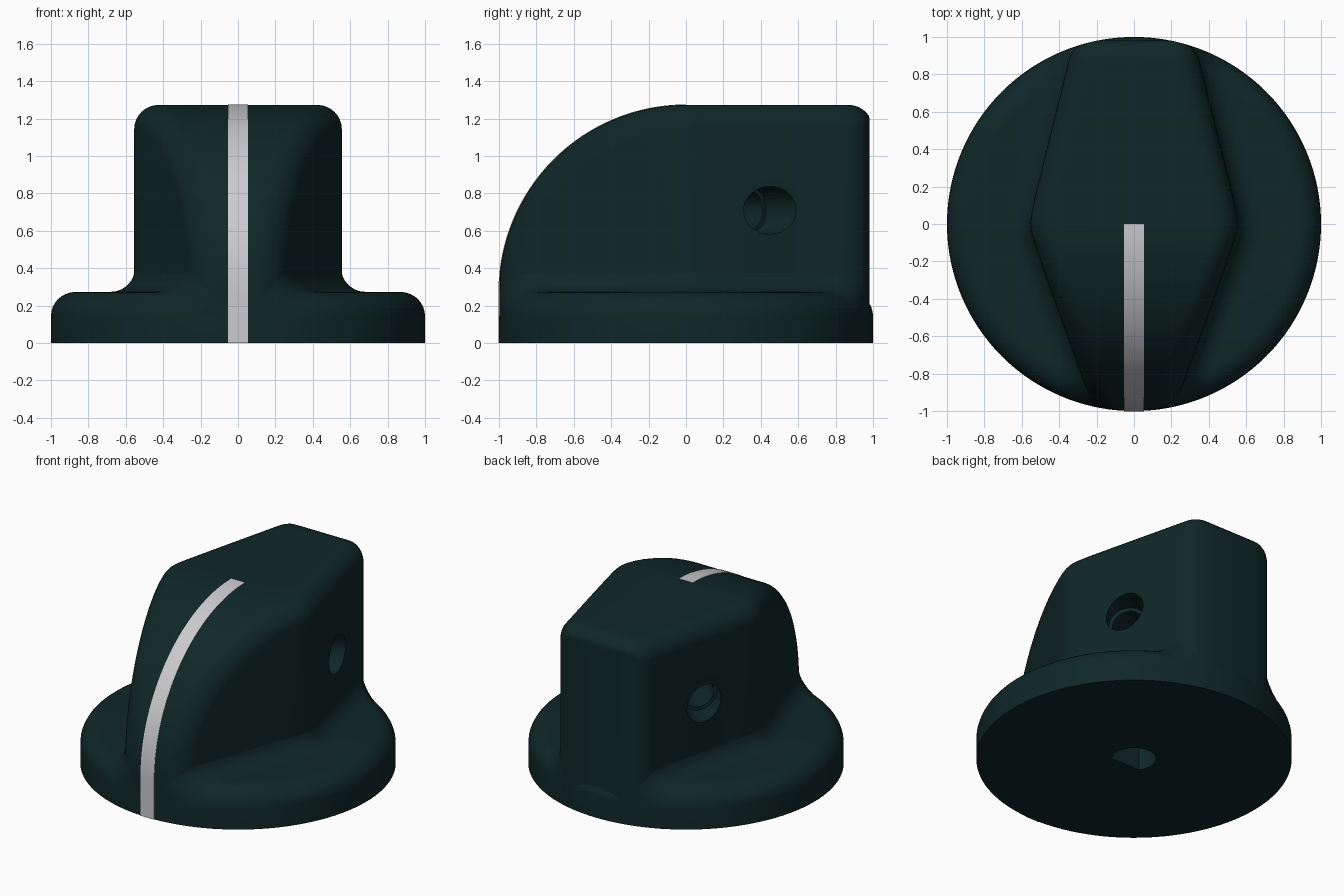
import bpy, bmesh, math
from mathutils import Vector, Matrix

if "Cube" in bpy.data.objects:
    bpy.data.objects.remove(bpy.data.objects["Cube"])

R = 0.13            # radius of every rounded edge
H0, TOP = 0.273, 1.273   # skirt height, full height
Z0 = 0.02           # bottom of the grip, buried in the skirt


def material(name, col):
    m = bpy.data.materials.new(name)
    m.diffuse_color = (*col, 1)
    m.use_nodes = True
    m.node_tree.nodes["Principled BSDF"].inputs["Base Color"].default_value = m.diffuse_color
    return m


DARK = material("dark teal", (0.005, 0.02, 0.02))
PALE = material("pale grey", (0.6, 0.6, 0.62))


def make(name, bm, mat):
    bmesh.ops.remove_doubles(bm, verts=bm.verts, dist=1e-5)
    bmesh.ops.recalc_face_normals(bm, faces=bm.faces)
    me = bpy.data.meshes.new(name)
    bm.to_mesh(me)
    bm.free()
    me.materials.append(mat)
    ob = bpy.data.objects.new(name, me)
    bpy.context.collection.objects.link(ob)
    return ob


def activate(ob):
    bpy.ops.object.select_all(action='DESELECT')
    ob.select_set(True)
    bpy.context.view_layer.objects.active = ob


def cut(ob, cutters):
    activate(ob)
    for c in cutters:
        m = ob.modifiers.new("cut", 'BOOLEAN')
        m.operation, m.solver, m.object = 'DIFFERENCE', 'EXACT', c
        bpy.ops.object.modifier_apply(modifier=m.name)


def smooth(ob, angle=32):
    activate(ob)
    bpy.ops.object.shade_smooth_by_angle(angle=math.radians(angle))


def width(y):
    """Half width of the grip, widest in the middle."""
    slope = 0.36 if y < 0 else 0.25
    return 0.555 - slope * (math.hypot(y, 0.05) - 0.05)


def rim(x, y):
    """Keep y inside the skirt circle."""
    lim = math.sqrt(max(0, 1 - x * x))
    return max(-lim, min(lim, y))


def floor(x, y):
    """Height of the skirt's top surface."""
    d = max(0, min(R, math.hypot(x, y) - (1 - R)))
    return H0 - R + math.sqrt(R * R - d * d)


# Skirt: turned disc with a rounded upper rim
bm = bmesh.new()
prof = [(0, 0), (1, 0)]
prof += [(1 - R + R * math.cos(a), H0 - R + R * math.sin(a))
         for a in [i * math.pi / 16 for i in range(9)]] + [(0, H0)]
vs = [bm.verts.new((x, 0, z)) for x, z in prof]
es = [bm.edges.new(p) for p in zip(vs, vs[1:])]
bmesh.ops.spin(bm, geom=vs + es, axis=(0, 0, 1), cent=(0, 0, 0),
               angle=2 * math.pi, steps=128)
skirt = make("skirt", bm, DARK)

# Grip: rounded section swept along the side profile (y, z, inward normal)
NOSE = 32
nose = [(-math.cos(t), H0 + math.sin(t), math.cos(t), -math.sin(t))
        for t in [i * math.pi / 2 / NOSE for i in range(NOSE + 1)]]
flat = [(y, TOP, 0, -1) for y in [(1 - R) * i / 20 for i in range(1, 20)]]
tail = [(1 - R + R * math.sin(t), TOP - R + R * math.cos(t), -math.sin(t), -math.cos(t))
        for t in [i * math.pi / 16 for i in range(9)]]
path = [(-1, Z0, 1, 0)] + nose + flat + tail + [(1, Z0, -1, 0)]
bm = bmesh.new()
STEPS = 8
rows = []
for y, z, ny, nz in path:
    half = []
    for i in range(STEPS + 1):
        a = i * math.pi / 2 / STEPS
        d = R * (1 - math.cos(a))
        py = y + ny * d
        x = width(py) - R + R * math.sin(a)
        half.append((x, rim(x, py), z + nz * d))
    pts = [(-x, b, c) for x, b, c in reversed(half)] + half
    rows.append([bm.verts.new(p) for p in pts])
for r0, r1 in zip(rows, rows[1:]):
    for i in range(len(r0) - 1):
        bm.faces.new((r0[i], r0[i + 1], r1[i + 1], r1[i]))
sides = []
for end in (0, -1):                      # side walls dropping to the bottom
    bottoms = [rows[0][end]]
    for r in rows[2:-2]:
        y = r[end].co.y
        if y < 1 - R - 1e-4:
            bottoms.append(bm.verts.new((r[end].co.x, y, Z0)))
        else:
            bottoms.append(rows[-1][end])
    bottoms.append(rows[-1][end])
    for i in range(len(bottoms) - 1):
        quad = [rows[i + 1][end], rows[i + 2][end], bottoms[i + 1], bottoms[i]]
        if bottoms[i] is bottoms[i + 1]:
            continue
        bm.faces.new(quad)
    sides.append(list(dict.fromkeys(bottoms)))
bm.faces.new(rows[0] + sides[1][1:] + rows[-1][::-1][1:] + sides[0][::-1][1:-1])
grip = make("grip", bm, DARK)

# Fillet: concave blend between the grip walls and the skirt
corner = []
for i in range(STEPS + 1):
    a = i * math.pi / 2 / STEPS
    corner.append((1 - R * (1 - math.cos(a)), R * math.sin(a) - R))
line = [(width(y) + dx, -y) for y, dx in corner]
line = [(width(-y) + dx, -y) for y, dx in corner]
line += [(width(y), y) for y in [(1 - R) * (i / 20 - 1) for i in range(1, 40)]]
line += [(width(y) + dx, y) for y, dx in reversed(corner)]
line = [(x, rim(x, y)) for x, y in line]
bm = bmesh.new()
for s in (-1, 1):
    strip = []
    for i, (x, y) in enumerate(line):
        p, q = line[max(i - 1, 0)], line[min(i + 1, len(line) - 1)]
        n = Vector((q[1] - p[1], p[0] - q[0])).normalized()
        row = []
        for k in range(STEPS + 1):
            a = k * math.pi / 2 / STEPS
            pos = Vector((x, y)) + n * (R * (1 - math.sin(a)) - 0.004)
            if pos.length > 1:
                pos.normalize()
            z = floor(pos.x, pos.y) + R * (1 - math.cos(a)) + 0.0008
            row.append(bm.verts.new((s * pos.x, pos.y, z)))
        strip.append(row)
    for r0, r1 in zip(strip, strip[1:]):
        for k in range(STEPS):
            f = (r0[k], r0[k + 1], r1[k + 1], r1[k])
            bm.faces.new(f if s < 0 else f[::-1])
bmesh.ops.remove_doubles(bm, verts=bm.verts, dist=1e-5)
bm.normal_update()
up = sum(f.normal.z * f.calc_area() for f in bm.faces)
if up < 0:
    bmesh.ops.reverse_faces(bm, faces=bm.faces)
me = bpy.data.meshes.new("base_fillet")
bm.to_mesh(me)
bm.free()
me.materials.append(DARK)
fillet = bpy.data.objects.new("base_fillet", me)
bpy.context.collection.objects.link(fillet)

# Cutters: D-shaped shaft bore and the two stepped set-screw holes
bm = bmesh.new()
ring = [(0.14 * math.cos(t), max(-0.085, 0.14 * math.sin(t)))
        for t in [i * math.pi / 24 for i in range(48)]]
ring = [p for i, p in enumerate(ring)
        if p[1] > -0.0849 or ring[i - 1][1] > -0.0849 or ring[(i + 1) % 48][1] > -0.0849]
f = bm.faces.new([bm.verts.new((x, y, -0.1)) for x, y in ring])
ex = bmesh.ops.extrude_face_region(bm, geom=[f])
bmesh.ops.translate(bm, vec=(0, 0, 1.0),
                    verts=[v for v in ex["geom"] if isinstance(v, bmesh.types.BMVert)])
cutters = [make("bore_cutter", bm, DARK)]
for s in (-1, 1):
    axis = Vector((s * math.cos(0.72), math.sin(0.72), 0))
    mouth = Vector((s * 0.45, 0.445, 0.71))
    for rad, a, b in ((0.128, -0.17, 0.3), (0.105, -0.42, -0.1)):
        bm = bmesh.new()
        mat = Matrix.Translation(mouth + axis * (a + b) / 2) @ \
            axis.to_track_quat('Z', 'Y').to_matrix().to_4x4()
        bmesh.ops.create_cone(bm, cap_ends=True, segments=48, radius1=rad,
                              radius2=rad, depth=b - a, matrix=mat)
        cutters.append(make("screw_cutter", bm, DARK))
cut(grip, cutters)
cut(skirt, cutters[:1])
for c in cutters:
    bpy.data.objects.remove(c)

# Pointer stripe: thin plate over the nose
bm = bmesh.new()
rows = []
for y, z, ny, nz in [(-1, 0, 1, 0)] + nose:
    row = []
    for x, d in ((-0.053, 0.004), (-0.053, -0.003), (0.053, -0.003), (0.053, 0.004)):
        row.append(bm.verts.new((x, y + ny * d, z + nz * d)))
    rows.append(row)
for r0, r1 in zip(rows, rows[1:]):
    for i in range(4):
        j = (i + 1) % 4
        bm.faces.new((r0[i], r0[j], r1[j], r1[i]))
bm.faces.new(rows[0])
bm.faces.new(rows[-1])
stripe = make("pointer_stripe", bm, PALE)

for ob in (skirt, grip, fillet, stripe):
    smooth(ob)
